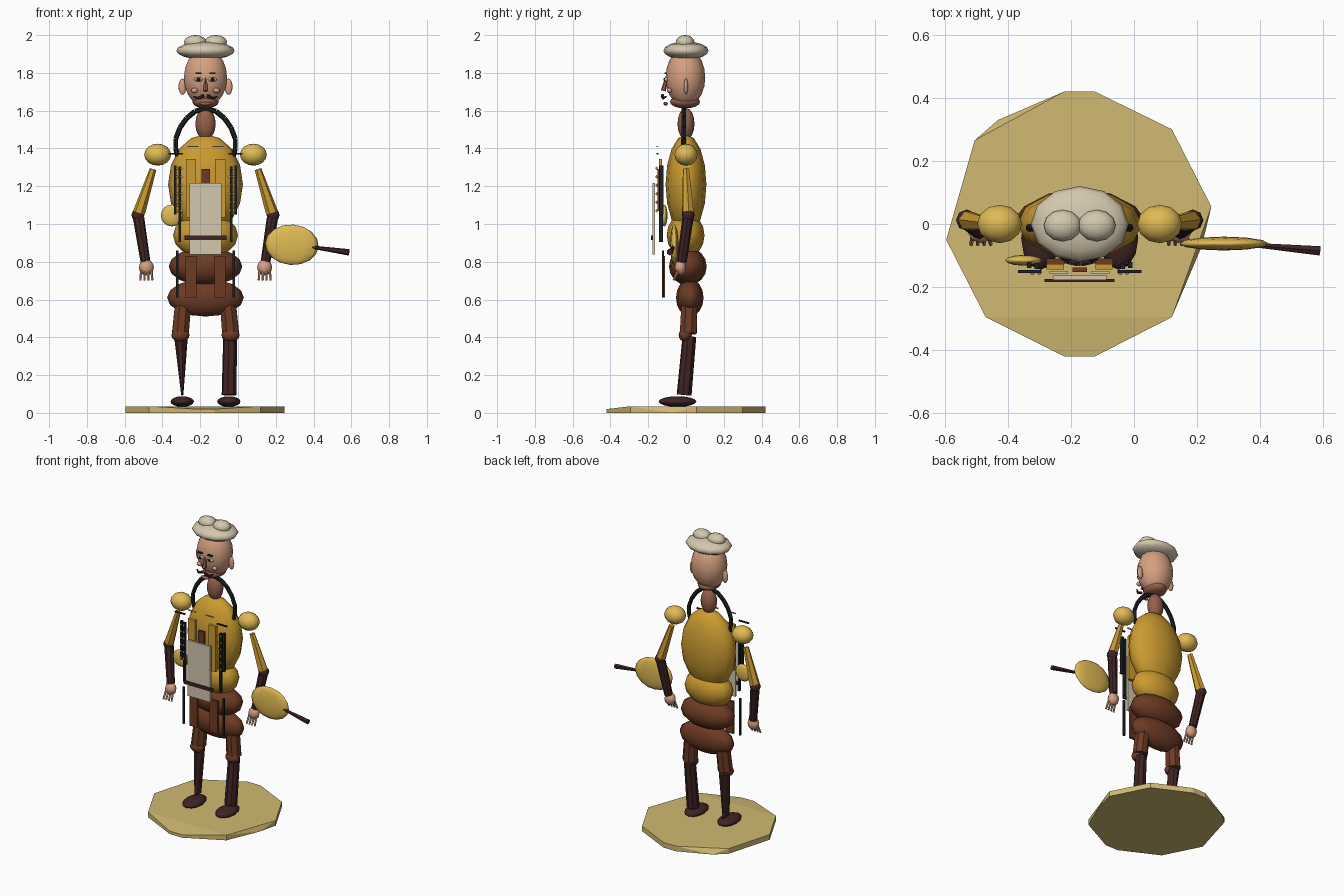
import bpy, bmesh, math
from mathutils import Vector, Matrix

if "Cube" in bpy.data.objects:
    bpy.data.objects.remove(bpy.data.objects["Cube"])

CX = -0.172  # body axis; the base and figure sit left of the held lute


def lin(c):
    return c / 12.92 if c <= 0.04045 else ((c + 0.055) / 1.055) ** 2.4


def material(name, r, g, b):
    m = bpy.data.materials.new(name)
    m.diffuse_color = (lin(r), lin(g), lin(b), 1)
    m.use_nodes = True
    m.node_tree.nodes["Principled BSDF"].inputs["Base Color"].default_value = m.diffuse_color
    return m


SKIN = material("skin", 0.84, 0.63, 0.51)
TAN = material("dark skin", 0.58, 0.38, 0.30)
CREAM = material("cream", 0.83, 0.78, 0.68)
GOLD = material("gold cloth", 0.80, 0.61, 0.19)
YELLOW = material("yellow", 0.88, 0.73, 0.33)
STRAW = material("straw", 0.82, 0.73, 0.45)
BROWN = material("brown", 0.43, 0.23, 0.14)
MAROON = material("dark maroon", 0.25, 0.14, 0.14)
BLACK = material("black", 0.11, 0.13, 0.13)


def finish(name, mat, bm, smooth=False):
    me = bpy.data.meshes.new(name)
    for f in bm.faces:
        f.smooth = smooth
    bm.to_mesh(me)
    bm.free()
    me.materials.append(mat)
    ob = bpy.data.objects.new(name, me)
    bpy.context.collection.objects.link(ob)
    return ob


def ball(name, mat, centres, r, tilt=0, seg=12, rings=8):
    """One or more equal ellipsoids in one object."""
    bm = bmesh.new()
    for c in centres:
        m = Matrix.Translation(c) @ Matrix.Rotation(tilt, 4, 'Y') @ Matrix.Diagonal((*r, 1))
        bmesh.ops.create_uvsphere(bm, u_segments=seg, v_segments=rings, radius=1, matrix=m)
    return finish(name, mat, bm, True)


def rod(name, mat, paths, r1, r2, sides=8):
    """Tapered rods along one or more point paths."""
    bm = bmesh.new()
    for pts in paths:
        n = len(pts) - 1
        for i in range(n):
            a, b = Vector(pts[i]), Vector(pts[i + 1])
            m = Matrix.Translation((a + b) / 2) @ (b - a).to_track_quat('Z', 'Y').to_matrix().to_4x4()
            bmesh.ops.create_cone(bm, cap_ends=True, segments=sides, matrix=m, depth=(b - a).length,
                                  radius1=r1 + (r2 - r1) * i / n, radius2=r1 + (r2 - r1) * (i + 1) / n)
    return finish(name, mat, bm)


def box(name, mat, centre, size):
    bm = bmesh.new()
    bmesh.ops.create_cube(bm, size=1, matrix=Matrix.Translation(centre) @ Matrix.Diagonal((*size, 1)))
    return finish(name, mat, bm)


# Irregular faceted base: hull of top and bottom corners
bm = bmesh.new()
top = [(-0.505, 0.265), (0.12, 0.30), (0.245, 0.055), (0.12, -0.295), (-0.47, -0.295),
       (-0.595, -0.05), (-0.22, 0.42), (-0.125, 0.42)]
low = [(-0.43, 0.33), (-0.22, 0.42), (-0.125, 0.42), (0.12, 0.30), (0.245, 0.055), (0.215, -0.07),
       (0.12, -0.295), (-0.125, -0.42), (-0.22, -0.42), (-0.47, -0.295), (-0.595, -0.05), (-0.505, 0.265)]
for x, y in top:
    bm.verts.new((x, y, 0.035))
for x, y in low:
    bm.verts.new((x, y, 0))
for x in (-0.125, -0.22):
    bm.verts.new((x, -0.42, 0.02))
bmesh.ops.convex_hull(bm, input=bm.verts)
finish("base", STRAW, bm)

# Torso, belly, hips
ball("torso", GOLD, [(CX, 0, 1.21)], (0.198, 0.108, 0.265))
ball("belly", GOLD, [(CX, -0.002, 0.94)], (0.172, 0.1, 0.12))
ball("upper_hips", BROWN, [(CX, 0.01, 0.775)], (0.195, 0.1, 0.1))
ball("lower_hips", BROWN, [(CX, 0.02, 0.61)], (0.203, 0.073, 0.1))

# Head, neck, hat
ball("neck", TAN, [(CX, 0, 1.53)], (0.054, 0.045, 0.085))
ball("head", SKIN, [(CX, -0.003, 1.775)], (0.117, 0.105, 0.155), seg=14, rings=10)
ball("jaw", TAN, [(CX, -0.005, 1.647)], (0.07, 0.08, 0.035))
ball("hat_brim", CREAM, [(CX, 0, 1.918)], (0.155, 0.12, 0.048))
ball("hat_puffs", CREAM, [(CX + s * 0.054, -0.005, 1.962) for s in (-1, 1)], (0.06, 0.05, 0.038))

# Face
both = (-1, 1)
ball("ears", SKIN, [(CX + s * 0.122, 0, 1.727) for s in both], (0.021, 0.011, 0.043))
ball("eyes", CREAM, [(CX + s * 0.037, -0.105, 1.765) for s in both], (0.024, 0.01, 0.012), seg=8, rings=6)
ball("irises", BLACK, [(CX + s * 0.037, -0.114, 1.765) for s in both], (0.01, 0.005, 0.01), seg=8, rings=6)
ball("cheeks", SKIN, [(CX + s * 0.058, -0.088, 1.707) for s in both], (0.018, 0.014, 0.014), seg=8, rings=6)
rod("nose", TAN, [[(CX, -0.104, 1.775), (CX, -0.12, 1.705)]], 0.007, 0.014, 6)
rod("moustache", MAROON, [[(CX + s * 0.008, -0.125, 1.68), (CX + s * 0.04, -0.12, 1.665),
                           (CX + s * 0.062, -0.105, 1.675)] for s in both], 0.01, 0.004, 6)
ball("mouth", TAN, [(CX, -0.108, 1.637)], (0.035, 0.012, 0.01), seg=8, rings=6)
for s, side in ((-1, "left"), (1, "right")):
    box(side + "_eyebrow", BLACK, (CX + s * 0.037, -0.108, 1.797), (0.034, 0.012, 0.008))

# Collar loop over the neck
arc = [(0, 1.61), (0.055, 1.597), (0.1, 1.56), (0.135, 1.51), (0.158, 1.45), (0.158, 1.40), (0.148, 1.36)]
rod("collar_loop", BLACK, [[(CX + s * x, -0.012, z) for x, z in arc] for s in both], 0.014, 0.013, 6)

# Limbs
for s, side in ((-1, "left"), (1, "right")):
    def P(d, y, z):
        return (CX + s * d, y, z)

    ball(side + "_shoulder", YELLOW, [P(0.2535, 0, 1.367)], (0.071, 0.061, 0.058))
    rod(side + "_upper_arm", GOLD, [[P(0.278, 0, 1.29), P(0.352, 0.01, 1.06)]], 0.018, 0.033, 6)
    ball(side + "_elbow", MAROON, [P(0.358, 0.012, 1.047)], (0.034, 0.034, 0.033), seg=8, rings=6)
    rod(side + "_forearm", MAROON, [[P(0.354, 0.01, 1.03), P(0.318, -0.022, 0.8)]], 0.03, 0.026, 8)
    ball(side + "_hand", SKIN, [P(0.313, -0.03, 0.77)], (0.04, 0.03, 0.042), seg=8, rings=6)
    rod(side + "_fingers", SKIN, [[P(0.313 + k, -0.042, 0.755), P(0.313 + k * 1.15, -0.065, 0.702)]
                                  for k in (-0.027, -0.009, 0.009, 0.027)], 0.007, 0.006, 5)
    rod(side + "_thigh", BROWN, [[P(0.115, 0.02, 0.62), P(0.133, 0.012, 0.42)]], 0.045, 0.048, 8)
    ball(side + "_knee", BROWN, [P(0.1325, -0.004, 0.412)], (0.048, 0.035, 0.036))
    leg = rod(side + "_lower_leg", MAROON, [[P(0.13, 0.018, 0.405), P(0.125, -0.01, 0.095)]], 0.037, 0.04, 8)
    if s < 0:  # the left shin narrows to an edge when seen from the front
        for v in leg.data.vertices:
            if v.co.z < 0.2:
                v.co.x = CX - 0.123 + (v.co.x - CX + 0.125) * 0.15
    ball(side + "_shoe", MAROON, [P(0.1235, -0.045, 0.06)], (0.062, 0.1, 0.028))

    # Front gear, hung just ahead of the torso
    box(side + "_strap_outer", BLACK, P(0.16, -0.13, 1.18), (0.014, 0.02, 0.26))
    box(side + "_strap_inner", BLACK, P(0.136, -0.133, 1.105), (0.014, 0.02, 0.40))
    box(side + "_strap_tail", BLACK, P(0.15, -0.122, 0.735), (0.012, 0.012, 0.25))
    ball(side + "_strap_studs", YELLOW, [P(d, -0.155, 1.07 + 0.045 * i) for d in (0.128, 0.15) for i in range(6)],
         (0.007, 0.006, 0.009), seg=6, rings=4)
    box(side + "_strap_bar", BLACK, P(0.158, -0.15, 1.372), (0.075, 0.01, 0.008))
    box(side + "_chest_trim", CREAM, P(0.066, -0.153, 1.41), (0.058, 0.008, 0.006))
    box(side + "_chest_plank", GOLD, P(0.077, -0.135, 1.19), (0.055, 0.018, 0.31))
    box(side + "_thigh_plate", BROWN, P(0.076, -0.118, 0.72), (0.058, 0.016, 0.22))

# Centre panel with belt bar and brown strip behind it
box("front_panel", CREAM, (CX, -0.17, 1.027), (0.17, 0.014, 0.378))
box("belt_bar", MAROON, (CX, -0.179, 0.927), (0.222, 0.01, 0.022))
box("centre_strip", BROWN, (CX, -0.145, 1.18), (0.045, 0.014, 0.22))

# Side pouch and lute
ball("side_pouch", YELLOW, [(-0.35, -0.115, 1.045)], (0.058, 0.017, 0.058))
ball("lute_body", YELLOW, [(0.285, -0.062, 0.89)], (0.142, 0.022, 0.107), tilt=math.radians(4))
rod("lute_neck", MAROON, [[(0.36, -0.065, 0.882), (0.588, -0.085, 0.85)]], 0.007, 0.017, 6)
